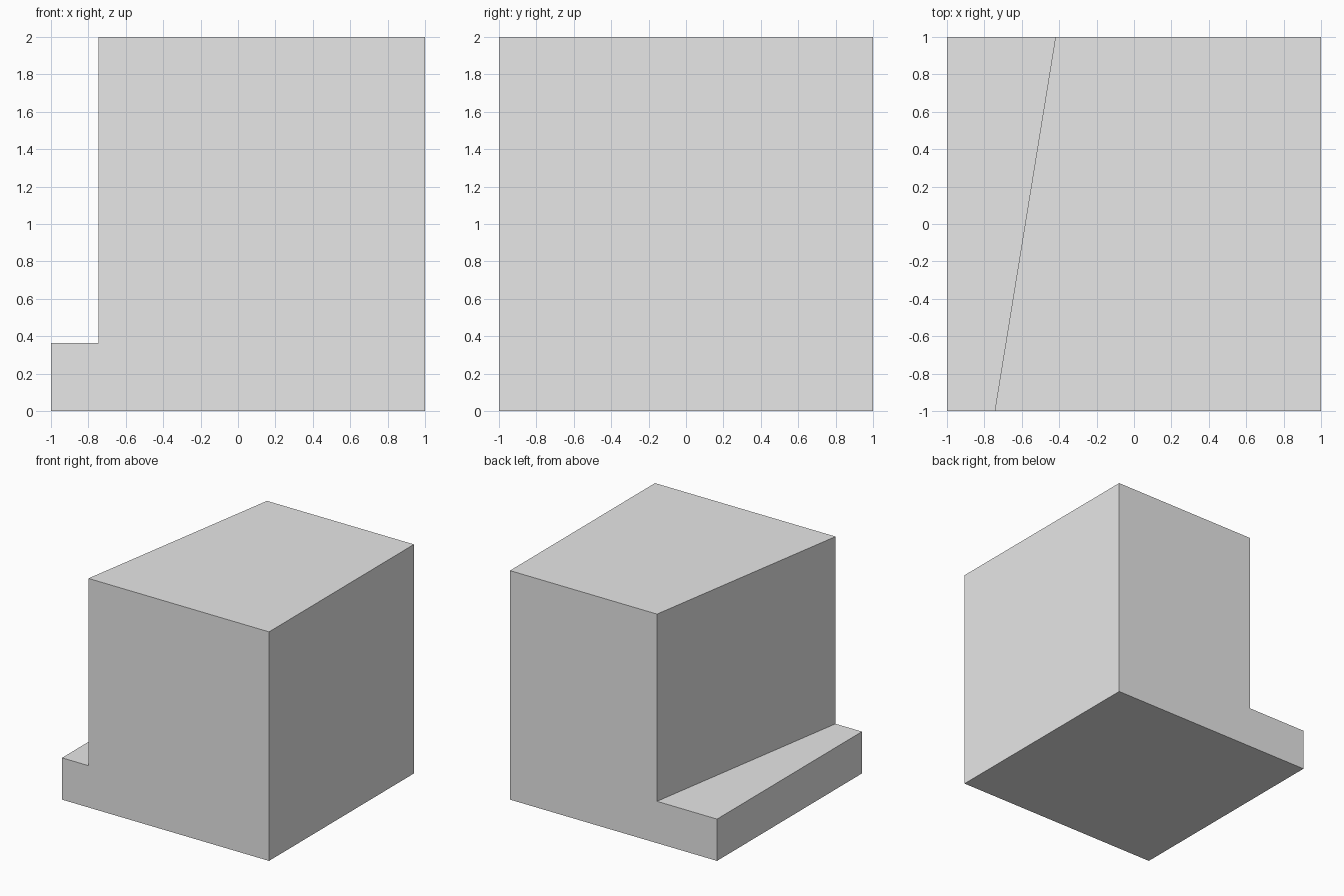
import bpy
import bmesh

# Remove the default cube
cube = bpy.data.objects.get("Cube")
if cube:
    bpy.data.objects.remove(cube, do_unlink=True)

# Single plain grey material
grey = bpy.data.materials.new("plain_grey")
grey.use_nodes = True
colour = (0.8, 0.8, 0.8, 1.0)
grey.diffuse_color = colour
grey.node_tree.nodes["Principled BSDF"].inputs["Base Color"].default_value = colour

STEP = 0.365      # height of the ledge
TOP = 2.0
FRONT_X = -0.745  # upper block's slanted side, at the front
BACK_X = -0.42    # and at the back

# Square block, one top edge cut along the slant
bm = bmesh.new()
base = [bm.verts.new((x, y, 0)) for x, y in ((-1, -1), (-1, 1), (1, 1), (1, -1))]
bm.faces.new(base)


def extrude_up(face, height):
    """Raise a face straight up and return the new top face."""
    result = bmesh.ops.extrude_face_region(bm, geom=[face])["geom"]
    verts = [g for g in result if isinstance(g, bmesh.types.BMVert)]
    bmesh.ops.translate(bm, verts=verts, vec=(0, 0, height))
    return next(g for g in result if isinstance(g, bmesh.types.BMFace))


# Keep the underside closed while raising the ledge
floor = bm.faces[:][0]
under = floor.copy()
ledge = extrude_up(floor, STEP)
bmesh.ops.remove_doubles(bm, verts=bm.verts[:], dist=1e-5)

# Split the ledge along the slant and raise the larger part
slant = (2, -(BACK_X - FRONT_X), 0)
bmesh.ops.bisect_plane(bm, geom=[ledge] + ledge.edges[:] + ledge.verts[:],
                       plane_co=(FRONT_X, -1, STEP), plane_no=slant)
upper = max((f for f in bm.faces if f.calc_center_median().z > STEP - 1e-4),
            key=lambda f: f.calc_center_median().x)
extrude_up(upper, TOP - STEP)
bmesh.ops.recalc_face_normals(bm, faces=bm.faces[:])

mesh = bpy.data.meshes.new("stepped_block")
bm.to_mesh(mesh)
bm.free()
mesh.materials.append(grey)
block = bpy.data.objects.new("stepped_block", mesh)
bpy.context.collection.objects.link(block)
